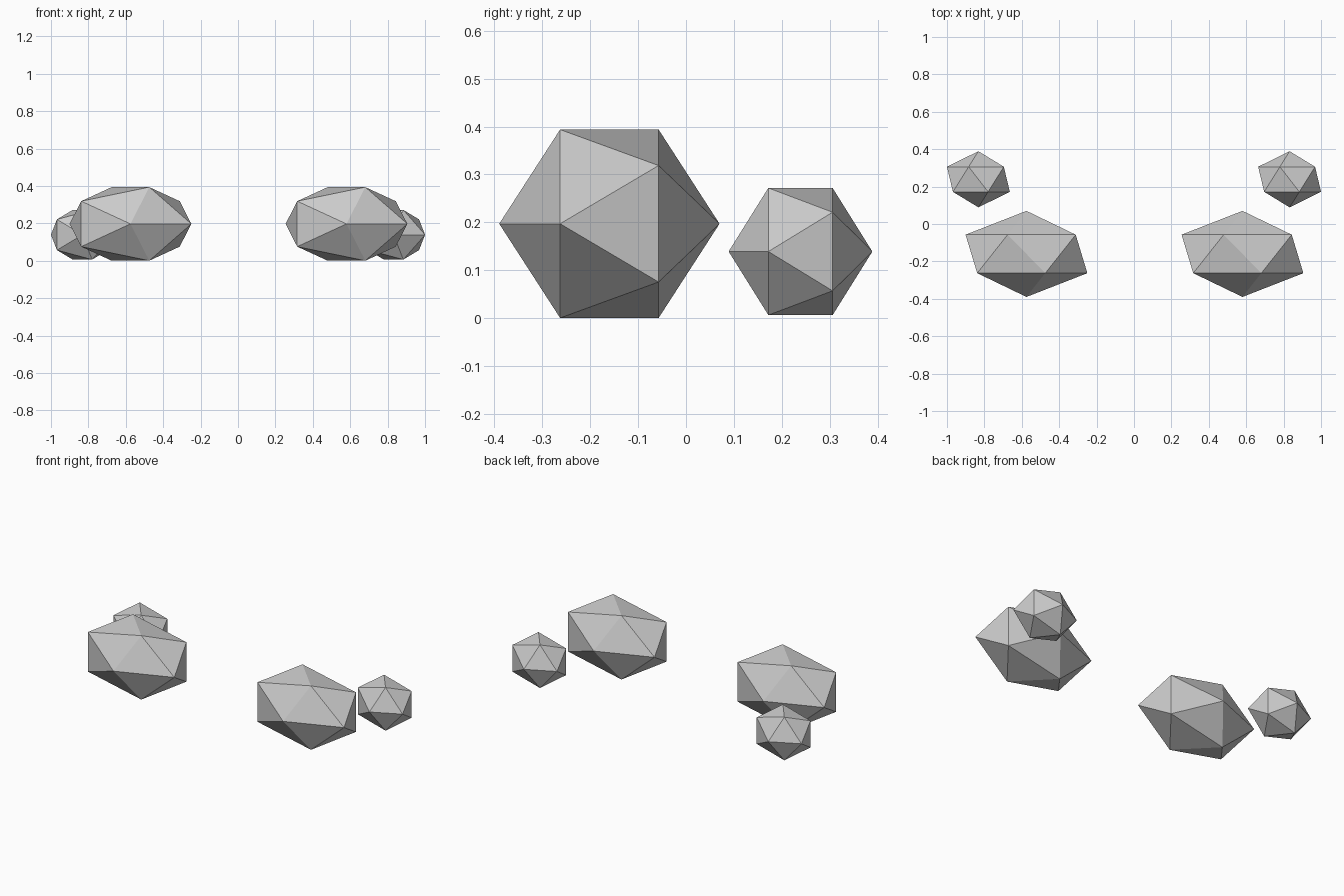
import bpy
import math

if "Cube" in bpy.data.objects:
    bpy.data.objects.remove(bpy.data.objects["Cube"])


def lump(name, center, radii):
    # Faceted 20-sided ball with its poles along the y axis
    bpy.ops.mesh.primitive_ico_sphere_add(
        subdivisions=1, radius=1, location=center, rotation=(math.pi / 2, 0, 0))
    ob = bpy.context.object
    ob.name = name
    rx, ry, rz = radii
    ob.scale = (rx, rz, ry)  # local z points to the front (-y)
    bpy.ops.object.transform_apply(location=False, rotation=True, scale=True)
    return ob


# Large wide front lumps, same orientation on both sides
for side, x in (("left", -0.575), ("right", 0.58)):
    lump("large_front_lump_" + side, (x, -0.16, 0.197), (0.364, 0.23, 0.2312))

# Small lumps behind and outside
for side, x in (("left", -0.832), ("right", 0.832)):
    lump("small_back_lump_" + side, (x, 0.239, 0.139), (0.188, 0.15, 0.156))
